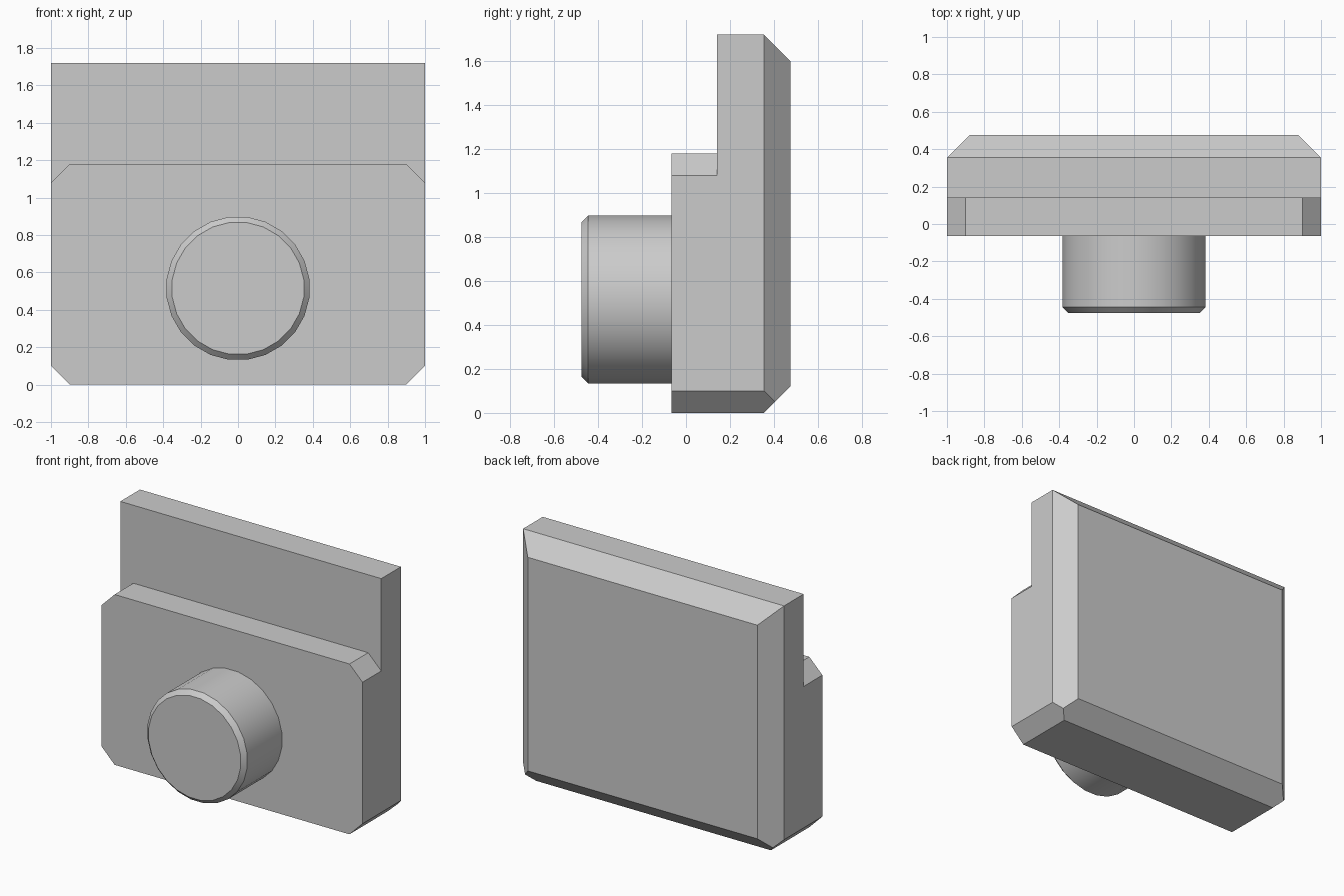
import bpy, bmesh
from math import cos, sin, pi

cube = bpy.data.objects.get("Cube")
if cube:
    bpy.data.objects.remove(cube, do_unlink=True)

# Single material
grey = bpy.data.materials.new("light_grey")
grey.use_nodes = True
color = (0.6, 0.6, 0.6, 1)
grey.diffuse_color = color
grey.node_tree.nodes["Principled BSDF"].inputs["Base Color"].default_value = color

FRONT, STEP, BACK = -0.065, 0.14, 0.475
HEIGHT, STEP_HEIGHT = 1.72, 1.18
CORNER, CHAMFER = 0.1, 0.12


def add_loft(name, rings):
    """Skin rings of (x, y, z) points that run from back to front."""
    bm = bmesh.new()
    loops = [[bm.verts.new(p) for p in ring] for ring in rings]
    for a, b in zip(loops, loops[1:]):
        for i in range(len(a)):
            j = (i + 1) % len(a)
            bm.faces.new((a[i], a[j], b[j], b[i]))
    bm.faces.new(loops[0])
    bm.faces.new(loops[-1])
    bmesh.ops.recalc_face_normals(bm, faces=bm.faces)
    mesh = bpy.data.meshes.new(name)
    bm.to_mesh(mesh)
    bm.free()
    mesh.materials.append(grey)
    obj = bpy.data.objects.new(name, mesh)
    bpy.context.collection.objects.link(obj)
    return obj


def rectangle(y, top, inset=0):
    w = 1 - inset
    return [(-w, y, inset), (w, y, inset), (w, y, top - inset), (-w, y, top - inset)]


def circle(y, radius, z, sides=24):
    angles = [(i + 0.5) * 2 * pi / sides for i in range(sides)]
    return [(radius * cos(a), y, z + radius * sin(a)) for a in angles]


def clip_corners(obj, top, verticals):
    """Slice off the lower (-1) or upper (1) corners on both sides."""
    bm = bmesh.new()
    bm.from_mesh(obj.data)
    for side in (-1, 1):
        for v in verticals:
            z = top - CORNER if v > 0 else CORNER
            cut = bmesh.ops.bisect_plane(
                bm, geom=bm.verts[:] + bm.edges[:] + bm.faces[:],
                plane_co=(side, 0, z), plane_no=(side, 0, v), clear_outer=True)
            edges = [e for e in cut["geom_cut"] if isinstance(e, bmesh.types.BMEdge)]
            bmesh.ops.contextual_create(bm, geom=edges)
    bmesh.ops.recalc_face_normals(bm, faces=bm.faces)
    bm.to_mesh(obj.data)
    bm.free()


# Tall back slab with a chamfered rear rim
body = add_loft("body", [rectangle(BACK, HEIGHT, CHAMFER),
                         rectangle(BACK - CHAMFER, HEIGHT),
                         rectangle(STEP, HEIGHT)])
clip_corners(body, HEIGHT, (-1,))

# Lower front block with four clipped corners, merged into the slab
block = add_loft("front_block", [rectangle(STEP, STEP_HEIGHT),
                                 rectangle(FRONT, STEP_HEIGHT)])
clip_corners(block, STEP_HEIGHT, (-1, 1))
union = body.modifiers.new("join_block", "BOOLEAN")
union.operation = "UNION"
union.solver = "EXACT"
union.object = block
bpy.context.view_layer.objects.active = body
bpy.ops.object.modifier_apply(modifier=union.name)
bpy.data.objects.remove(block, do_unlink=True)

# Merge the flush faces across the joint
bm = bmesh.new()
bm.from_mesh(body.data)
bmesh.ops.remove_doubles(bm, verts=bm.verts, dist=0.0001)
bmesh.ops.dissolve_limit(bm, angle_limit=0.01, verts=bm.verts, edges=bm.edges)
bm.to_mesh(body.data)
bm.free()

# Round knob with a bevelled front rim
knob = add_loft("knob", [circle(FRONT + 0.01, 0.385, 0.515),
                         circle(-0.445, 0.385, 0.515),
                         circle(-0.475, 0.355, 0.515)])
bpy.ops.object.select_all(action="DESELECT")
knob.select_set(True)
bpy.context.view_layer.objects.active = knob
bpy.ops.object.shade_smooth_by_angle(angle=pi / 6)
